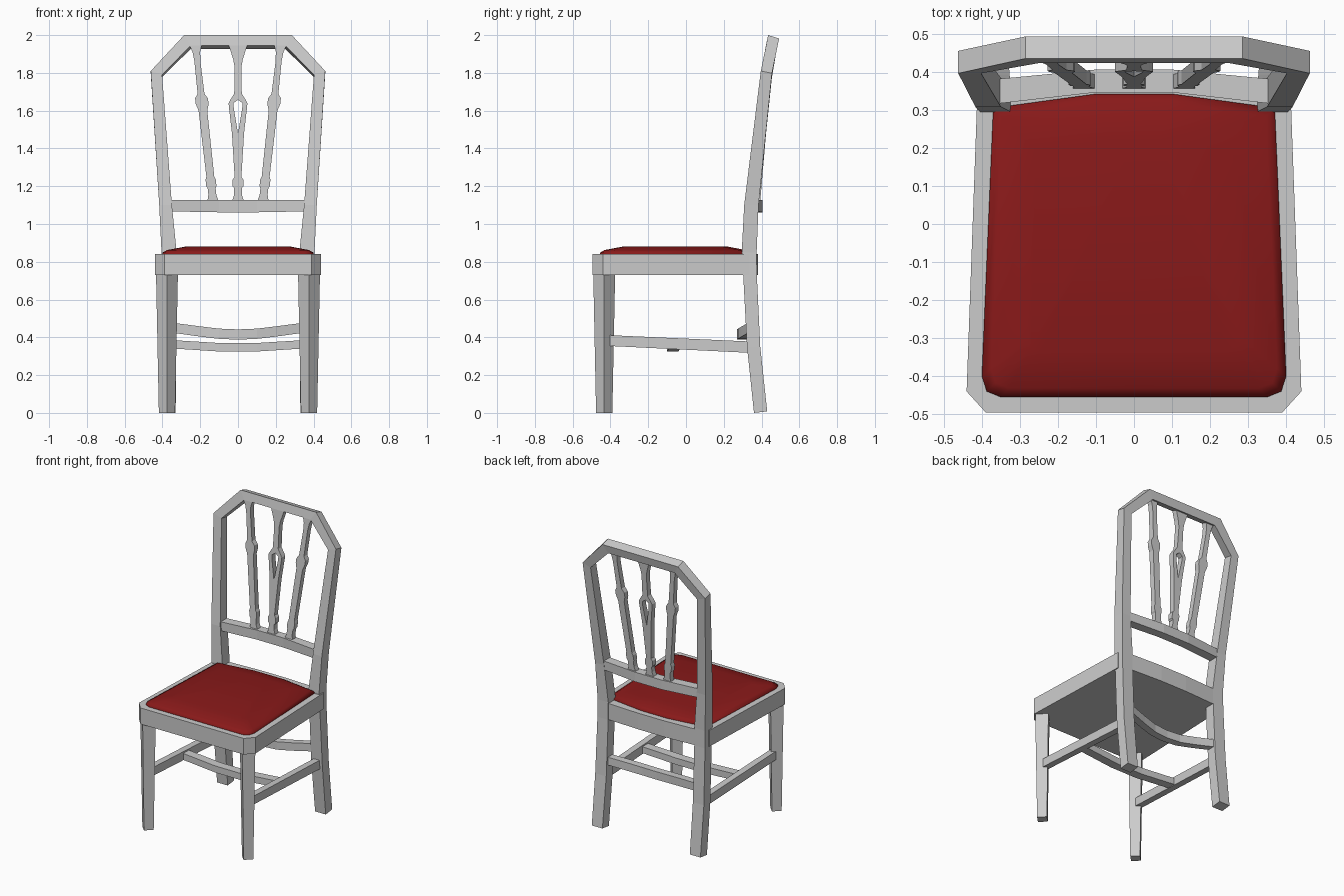
import bpy, bmesh


def loft(name, rings, material=None, smooth=False):
    """Skin equal-length rings of points, cap the ends, mirror across x = 0."""
    bm = bmesh.new()
    vs = [[bm.verts.new(p) for p in ring] for ring in rings]
    n = len(rings[0])
    faces = [vs[0], vs[-1]]
    for a, b in zip(vs, vs[1:]):
        faces += [[a[i], a[(i + 1) % n], b[(i + 1) % n], b[i]] for i in range(n)]
    for f in faces:
        if any(abs(v.co.x) > 1e-5 for v in f):  # leave the centre plane open
            bm.faces.new(f)
    bmesh.ops.mirror(bm, geom=bm.verts[:] + bm.edges[:] + bm.faces[:],
                     axis='X', merge_dist=1e-4)
    bmesh.ops.remove_doubles(bm, verts=bm.verts[:], dist=1e-5)
    bmesh.ops.recalc_face_normals(bm, faces=bm.faces[:])
    for f in bm.faces:
        f.smooth = smooth
    mesh = bpy.data.meshes.new(name)
    bm.to_mesh(mesh)
    bm.free()
    if material:
        mesh.materials.append(material)
    ob = bpy.data.objects.new(name, mesh)
    bpy.context.collection.objects.link(ob)
    return ob


def bar(name, sections):
    """Crosswise bar from (x, y_front, y_back, z_low, z_high) sections."""
    return loft(name, [[(x, f, lo), (x, b, lo), (x, b, hi), (x, f, hi)]
                       for x, f, b, lo, hi in sections])


def slat(name, sections):
    """Leaning flat splat from (x_inner, x_outer, z) sections."""
    rings = []
    for xi, xo, z in sections:
        y = 0.357 + (z - 1.13) * 0.085
        rings.append([(xi, y, z), (xo, y, z), (xo, y + 0.037, z), (xi, y + 0.037, z)])
    return loft(name, rings)


# Seat frame: half outline closed on the centre plane
outline = [(0, -0.495), (0.39, -0.495), (0.44, -0.44), (0.412, 0.335),
           (0.36, 0.335), (0.345, 0.37), (0.1, 0.382), (0, 0.382)]
loft("seat_frame", [[(x, y, z) for x, y in outline] for z in (0.73, 0.84)])

# Padded red cushion
red = bpy.data.materials.new("red_fabric")
red.diffuse_color = (0.25, 0.01, 0.01, 1)
pad = [(0, -0.455), (0.35, -0.455), (0.387, -0.44), (0.40, -0.40),
       (0.37, 0.305), (0.1, 0.342), (0, 0.342)]
loft("seat_cushion", [[(x * s, -0.06 + (y + 0.06) * s, z) for x, y in pad]
                      for z, s in ((0.83, 1), (0.848, 1), (0.862, 0.94), (0.88, 0.7))],
     red, True)

# Front legs: tapered squares set diagonally to the seat corners
loft("front_legs", [[(0.376 + r, -0.433, z), (0.376, -0.433 + r, z),
                     (0.376 - r, -0.433, z), (0.376, -0.433 - r, z)]
                    for z, r in ((0, 0.043), (0.74, 0.058))])

# Back legs, posts and top rail in one sweep:
# (x_out, z_out, x_in, z_in, y_front, y_back, drop of the back edge)
path = [(0.41, 0.005, 0.33, 0.005, 0.36, 0.43, -0.005),
        (0.41, 0.35, 0.327, 0.35, 0.323, 0.393, 0),
        (0.406, 0.73, 0.325, 0.73, 0.303, 0.375, 0),
        (0.405, 0.85, 0.325, 0.85, 0.295, 0.374, 0),
        (0.417, 1.1, 0.35, 1.1, 0.308, 0.384, 0),
        (0.462, 1.81, 0.402, 1.79, 0.396, 0.455, 0.012),
        (0.285, 2.0, 0.25, 1.945, 0.435, 0.493, 0.018),
        (0, 2.0, 0, 1.945, 0.435, 0.493, 0.018)]
path[0] = (0.41, 0, 0.33, 0, 0.36, 0.43, -0.008)
frame = []
for xo, zo, xi, zi, f, b, d in path:
    shift = 0.012 if zo - zi > 0.03 else 0
    frame.append([(xo, f, zo), (xo, b, zo - d), (xi, b - shift, zi - d), (xi, f - shift, zi)])
loft("back_frame", frame)

# Curved lower back rail
bar("lower_back_rail", [(0, 0.346, 0.406, 1.062, 1.127), (0.1, 0.346, 0.406, 1.062, 1.127),
                        (0.37, 0.315, 0.38, 1.067, 1.127)])

# Outer spindles: (z, half width) around a leaning centre line
widths = [(1.12, 0.03), (1.155, 0.021), (1.19, 0.021), (1.20, 0.027), (1.235, 0.027),
          (1.25, 0.021), (1.6, 0.023), (1.635, 0.034), (1.665, 0.034), (1.69, 0.018),
          (1.86, 0.016), (1.91, 0.02), (1.95, 0.034)]
rings = []
for z, w in widths:
    c = 0.133 + (z - 1.13) * 0.112
    rings.append((c - w, c + w, z))
slat("outer_spindles", rings)

# Centre splat with a pierced teardrop
slat("centre_splat", [(0, 0.032, 1.12), (0, 0.02, 1.155), (0, 0.02, 1.19), (0, 0.028, 1.20),
                      (0, 0.028, 1.235), (0, 0.018, 1.25), (0, 0.032, 1.48),
                      (0.022, 0.047, 1.61), (0.024, 0.05, 1.64), (0, 0.04, 1.658),
                      (0, 0.02, 1.69), (0, 0.018, 1.83), (0, 0.025, 1.87), (0, 0.05, 1.95)])

# Stretchers: sides, middle cross bar, and back bar bowed forward
loft("side_stretchers", [[(x - 0.022, y, lo), (x + 0.022, y, lo),
                          (x + 0.022, y, hi), (x - 0.022, y, hi)]
                         for x, y, lo, hi in ((0.375, -0.42, 0.355, 0.412),
                                              (0.368, 0.34, 0.318, 0.378))])
bar("middle_stretcher", [(0, -0.1, -0.04, 0.325, 0.37), (0.1, -0.1, -0.04, 0.325, 0.37),
                         (0.36, -0.09, -0.03, 0.342, 0.386)])
bar("back_stretcher", [(0, 0.27, 0.32, 0.388, 0.442), (0.1, 0.275, 0.325, 0.392, 0.446),
                       (0.2, 0.295, 0.345, 0.404, 0.458), (0.345, 0.33, 0.38, 0.424, 0.477)])
